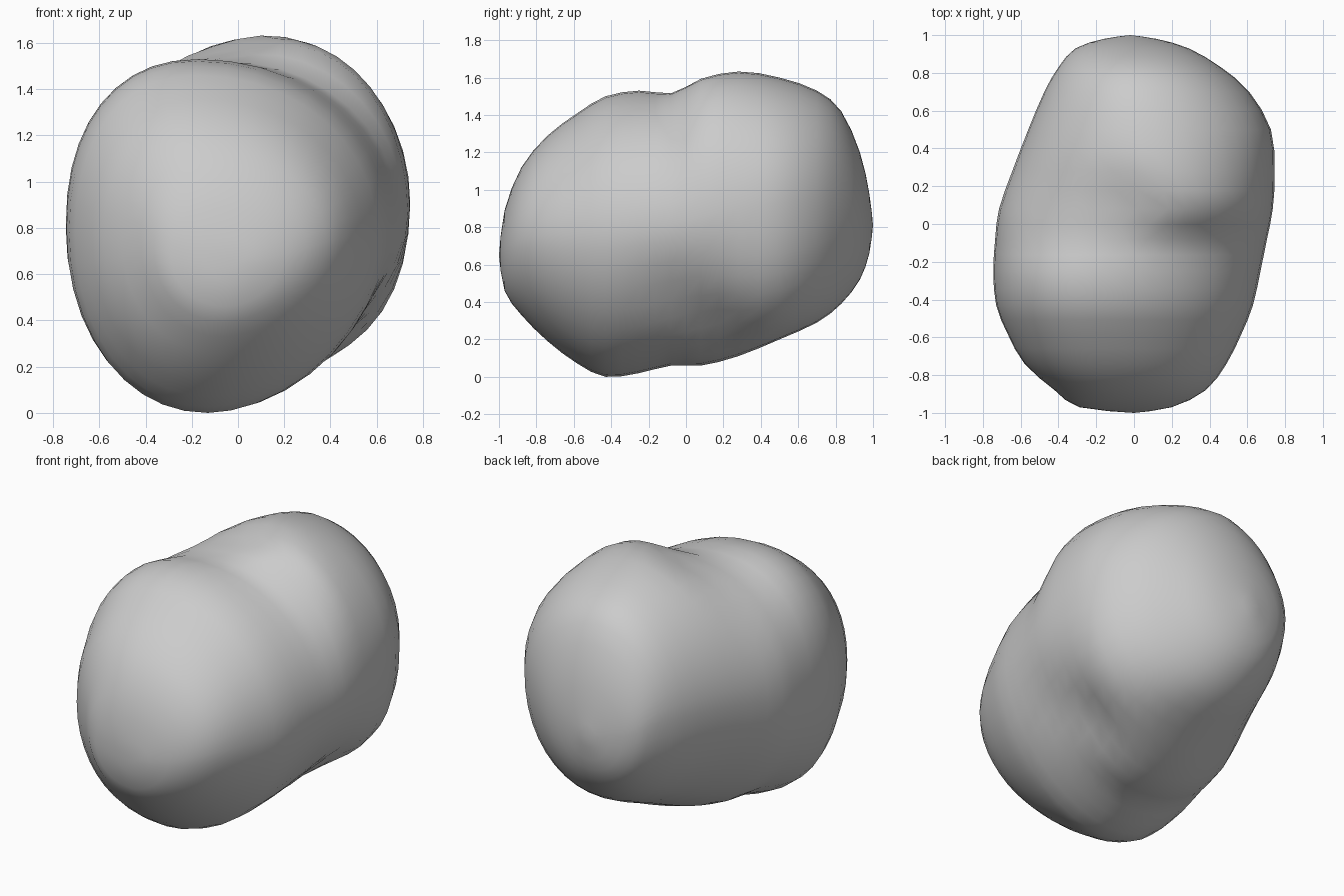
import bpy, bmesh, math
from mathutils import Vector

if "Cube" in bpy.data.objects:
    bpy.data.objects.remove(bpy.data.objects["Cube"])

# Cross-sections along y: y, x left, x right, z bottom, z top, x of crest, x of keel
SECTIONS = [
    (-1.00, 0.00, 0.00, 0.65, 0.65, 0.00, 0.00),
    (-0.97, -0.29, 0.20, 0.46, 0.89, -0.06, -0.05),
    (-0.88, -0.42, 0.38, 0.33, 1.12, -0.10, -0.07),
    (-0.74, -0.58, 0.49, 0.19, 1.29, -0.14, -0.10),
    (-0.58, -0.67, 0.57, 0.07, 1.41, -0.17, -0.12),
    (-0.43, -0.73, 0.63, 0.00, 1.50, -0.18, -0.13),
    (-0.25, -0.745, 0.67, 0.02, 1.53, -0.17, -0.10),
    (-0.08, -0.735, 0.705, 0.06, 1.52, -0.05, -0.04),
    (0.08, -0.715, 0.735, 0.06, 1.595, 0.18, 0.00),
    (0.28, -0.645, 0.745, 0.11, 1.635, 0.10, 0.04),
    (0.50, -0.56, 0.725, 0.20, 1.60, 0.05, 0.08),
    (0.70, -0.475, 0.61, 0.29, 1.53, 0.02, 0.07),
    (0.83, -0.40, 0.46, 0.39, 1.42, 0.01, 0.04),
    (0.93, -0.31, 0.29, 0.52, 1.20, 0.00, 0.00),
    (0.98, -0.16, 0.12, 0.66, 0.98, -0.02, -0.02),
    (1.00, -0.02, -0.02, 0.81, 0.81, -0.02, -0.02),
]

# Hollows between the two lobes: centre, radius, depth
DENTS = [
    (Vector((-0.08, 0.14, 1.55)), 0.16, 0.03),
    (Vector((0.44, 0.16, 0.27)), 0.20, 0.05),
    (Vector((0.58, -0.04, 0.46)), 0.20, 0.03),
    (Vector((-0.50, 0.36, 0.40)), 0.28, 0.015),
]
SEGS, SUB = 40, 2


def spline(i, t):
    """Catmull-Rom blend of neighbouring sections."""
    n = len(SECTIONS) - 1
    p = [SECTIONS[min(max(k, 0), n)] for k in (i - 1, i, i + 1, i + 2)]
    return [0.5 * (2 * b + (c - a) * t + (2 * a - 5 * b + 4 * c - d) * t * t
                   + (3 * b - a - 3 * c + d) * t ** 3) for a, b, c, d in zip(*p)]


def ramp(v, lo, hi):
    t = min(max((v - lo) / (hi - lo), 0), 1)
    return t * t * (3 - 2 * t)


def ring(sec):
    """Rounded section, each quadrant spanning two of its extremes."""
    y, xl, xr, zb, zt, xt, xb = sec
    zm = zb + 0.52 * (zt - zb)
    # Corner fullness: the lobes swap their full and lean corners
    low_right = 1.82 + 0.55 * ramp(y, 0.1, 0.5) - 0.35 * ramp(y, 0.55, 0.85)
    up_left = 2.25 - 0.38 * ramp(y, -0.05, 0.3)
    points = []
    for k in range(SEGS):
        a = 2 * math.pi * k / SEGS
        c, s = math.cos(a), math.sin(a)
        if s > 0:
            e = 2 / (2.03 if c > 0 else up_left)
        else:
            e = 2 / (low_right if c > 0 else 2.1)
        cx = xt if s > 0 else xb
        x = cx + ((xr - cx) if c > 0 else (cx - xl)) * math.copysign(abs(c) ** e, c)
        z = zm + ((zt - zm) if s > 0 else (zm - zb)) * math.copysign(abs(s) ** e, s)
        p = Vector((x, y, z))
        inward = (Vector(((xl + xr) / 2, y, zm)) - p).normalized()
        push = sum(d * math.exp(-((p - q).length / r) ** 2) for q, r, d in DENTS)
        points.append(p + inward * push)
    return points


# Lofted boulder body
bm = bmesh.new()
rings = []
last = len(SECTIONS) - 1
for i in range(last):
    for j in range(SUB):
        if i + j:
            rings.append([bm.verts.new(p) for p in ring(spline(i, j / SUB))])
for a, b in zip(rings, rings[1:]):
    for k in range(SEGS):
        n = (k + 1) % SEGS
        bm.faces.new((a[k], a[n], b[n], b[k]))

# Rounded front and back tips
for loop, sec in ((rings[0], SECTIONS[0]), (rings[-1], SECTIONS[-1])):
    tip = bm.verts.new((sec[1], sec[0], sec[3]))
    for k in range(SEGS):
        bm.faces.new((loop[k], loop[(k + 1) % SEGS], tip))
bmesh.ops.recalc_face_normals(bm, faces=bm.faces)

mesh = bpy.data.meshes.new("boulder")
bm.to_mesh(mesh)
bm.free()
for poly in mesh.polygons:
    poly.use_smooth = True
boulder = bpy.data.objects.new("boulder", mesh)
bpy.context.collection.objects.link(boulder)
